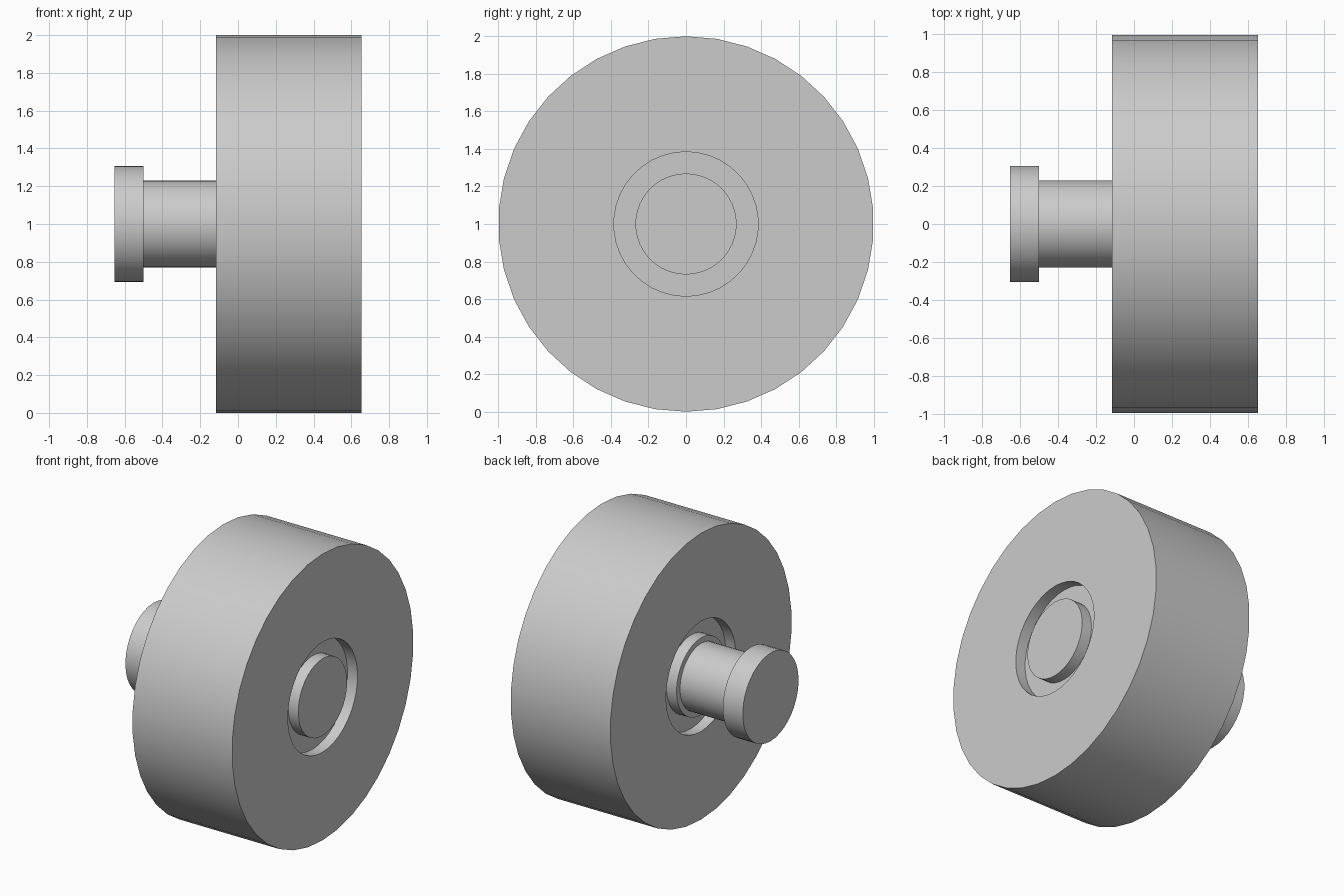
import bpy, bmesh
from math import sin, cos, tau, radians

old = bpy.data.objects.get("Cube")
if old:
    bpy.data.objects.remove(old, do_unlink=True)

U = 1 / 13            # base module: wheel radius is 13 modules
START = -8.5 * U      # outer end of the axle flange

grey = bpy.data.materials.new("plain_grey")
grey.use_nodes = True
colour = (0.6, 0.6, 0.6, 1)
grey.diffuse_color = colour
grey.node_tree.nodes["Principled BSDF"].inputs["Base Color"].default_value = colour


def lathe(name, profile, sides):
    """Spin (module along x, radius in modules) points around the x axis."""
    bm = bmesh.new()
    rings = []
    for along, radius in profile:
        rings.append([bm.verts.new((START + along * U,
                                    radius * U * sin(tau * i / sides),
                                    1 + radius * U * cos(tau * i / sides)))
                      for i in range(sides)])
    for a, b in zip(rings, rings[1:]):
        for i in range(sides):
            j = (i + 1) % sides
            bm.faces.new((a[i], a[j], b[j], b[i]))
    # Flat end caps
    bm.faces.new(rings[0])
    bm.faces.new(rings[-1])
    bmesh.ops.recalc_face_normals(bm, faces=bm.faces)
    mesh = bpy.data.meshes.new(name)
    bm.to_mesh(mesh)
    bm.free()
    mesh.materials.append(grey)
    obj = bpy.data.objects.new(name, mesh)
    bpy.context.collection.objects.link(obj)
    bpy.ops.object.select_all(action="DESELECT")
    obj.select_set(True)
    bpy.context.view_layer.objects.active = obj
    bpy.ops.object.shade_smooth_by_angle(angle=radians(30))
    return obj


# Wheel with a ring recess and a flush hub boss on both faces
lathe("wheel", [(7, 3.5), (8, 3.5), (8, 5), (7, 5), (7, 13),
                (17, 13), (17, 5), (16, 5), (16, 3.5), (17, 3.5)], 38)

# Axle with a wide end flange, running into the hub
lathe("axle", [(0, 4), (2, 4), (2, 3), (9, 3)], 38)
